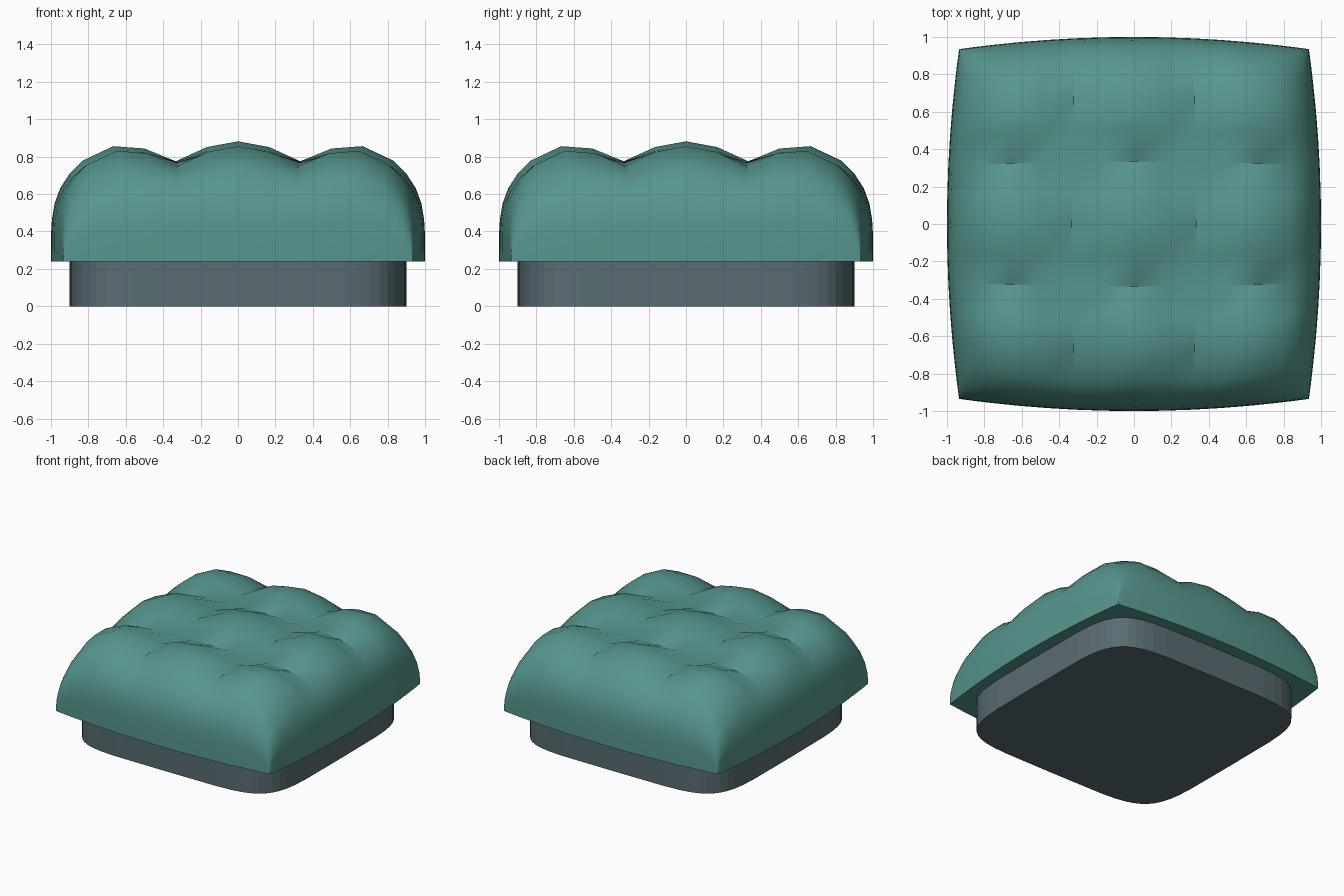
import bpy
import bmesh
from math import cos, sin, pi, radians, copysign

cube = bpy.data.objects.get("Cube")
if cube:
    bpy.data.objects.remove(cube, do_unlink=True)

SEAM_Z = 0.24      # height where cushion meets base
DOME = 0.537       # height of the cushion body
PUFF = 0.105       # extra height of each tufted puff
BARREL = 0.065     # how far the corners pull in


def make_material(name, color):
    mat = bpy.data.materials.new(name)
    mat.use_nodes = True
    mat.diffuse_color = color
    mat.node_tree.nodes["Principled BSDF"].inputs["Base Color"].default_value = color
    return mat


def make_object(name, bm, mat):
    bmesh.ops.recalc_face_normals(bm, faces=bm.faces[:])
    mesh = bpy.data.meshes.new(name)
    bm.to_mesh(mesh)
    bm.free()
    mesh.materials.append(mat)
    obj = bpy.data.objects.new(name, mesh)
    bpy.context.collection.objects.link(obj)
    return obj


def fullness(t):
    return max(0.0, 1 - t ** 4) ** 0.225


def ridge(t):
    return abs(cos(1.5 * pi * t))


def cushion_point(u, v):
    x = u * (1 - BARREL * v * v)
    y = v * (1 - BARREL * u * u)
    z = SEAM_Z + DOME * fullness(u) * fullness(v) + PUFF * ridge(u) * ridge(v)
    return x, y, z


teal = make_material("teal_fabric", (0.093, 0.305, 0.27, 1))
slate = make_material("slate_base", (0.098, 0.15, 0.168, 1))

# Tufted cushion: nine puffs on a domed grid, finer towards the rim
half = [i / 6 for i in range(1, 6)] + [0.9, 0.95, 0.98, 0.995, 0.999, 1.0]
steps = [-t for t in reversed(half)] + [0.0] + half
bm = bmesh.new()
grid = [[bm.verts.new(cushion_point(u, v)) for v in steps] for u in steps]
for a, b in zip(grid, grid[1:]):
    for j in range(len(steps) - 1):
        bm.faces.new((a[j], b[j], b[j + 1], a[j + 1]))
rim = [e for e in bm.edges if e.is_boundary]
bmesh.ops.holes_fill(bm, edges=rim, sides=0)
cushion = make_object("cushion", bm, teal)
bpy.ops.object.select_all(action="DESELECT")
cushion.select_set(True)
bpy.context.view_layer.objects.active = cushion
bpy.ops.object.shade_smooth_by_angle(angle=radians(35))

# Base: rounded square plinth
SIDES = 48
POWER = 2 / 5.8
bm = bmesh.new()
outline = []
for i in range(SIDES):
    c, s = cos(2 * pi * i / SIDES), sin(2 * pi * i / SIDES)
    x = 0.9 * copysign(abs(c) ** POWER, c) if abs(c) > 1e-6 else 0
    y = 0.9 * copysign(abs(s) ** POWER, s) if abs(s) > 1e-6 else 0
    outline.append(bm.verts.new((x, y, 0)))
face = bm.faces.new(outline)
result = bmesh.ops.extrude_face_region(bm, geom=[face], use_keep_orig=True)
top = [g for g in result["geom"] if isinstance(g, bmesh.types.BMVert)]
bmesh.ops.translate(bm, verts=top, vec=(0, 0, SEAM_Z))
make_object("base", bm, slate)
